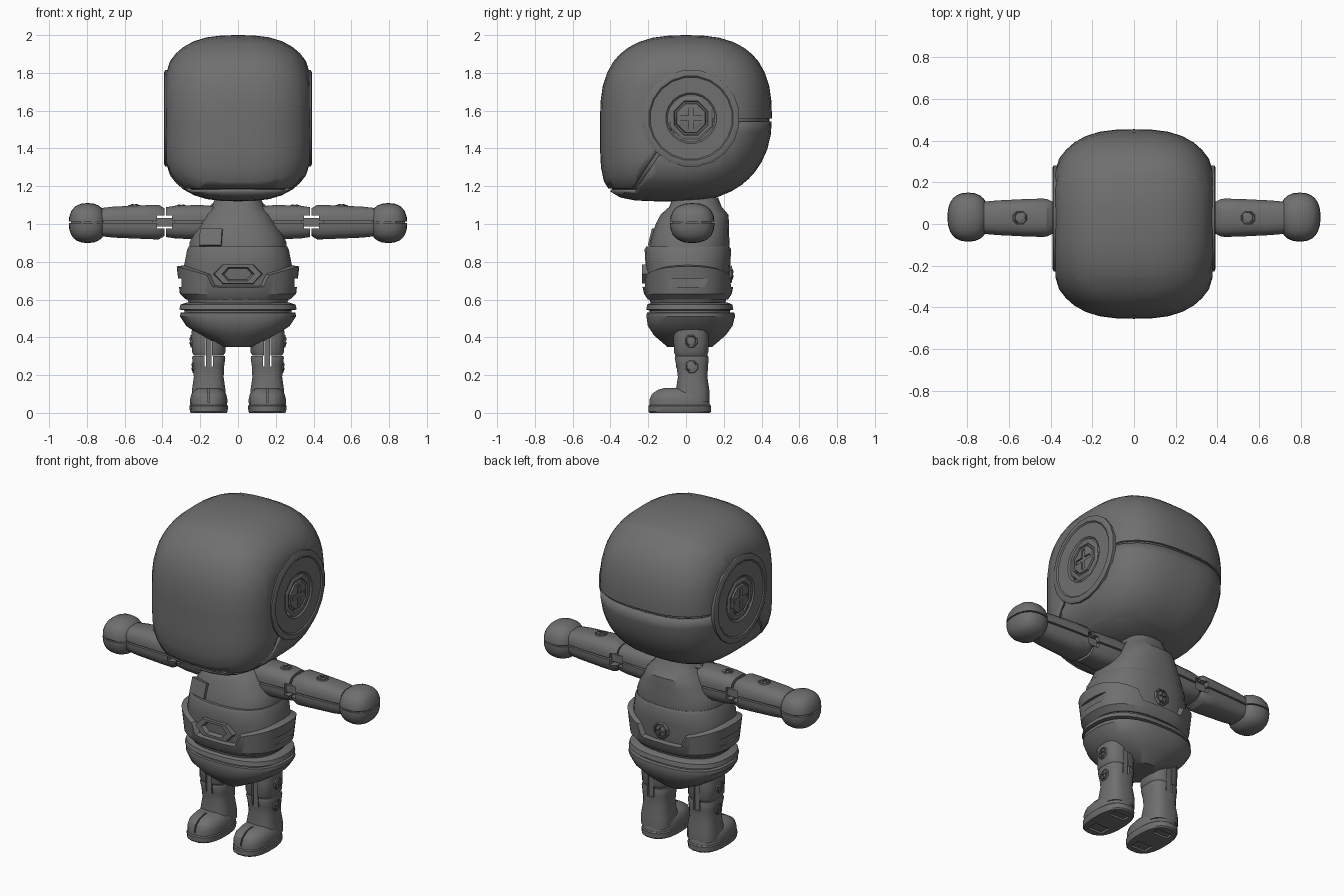
import bpy, bmesh, math
from mathutils import Vector

if "Cube" in bpy.data.objects:
    bpy.data.objects.remove(bpy.data.objects["Cube"])

GREY = bpy.data.materials.new("dark_grey")
GREY.diffuse_color = (0.16, 0.16, 0.16, 1)
GREY.use_nodes = True
GREY.node_tree.nodes["Principled BSDF"].inputs["Base Color"].default_value = GREY.diffuse_color


def make(name, bm, angle=32):
    bmesh.ops.recalc_face_normals(bm, faces=bm.faces[:])
    me = bpy.data.meshes.new(name)
    bm.to_mesh(me)
    bm.free()
    me.materials.append(GREY)
    ob = bpy.data.objects.new(name, me)
    bpy.context.collection.objects.link(ob)
    smooth(ob, angle)
    return ob


def smooth(ob, angle=32):
    bpy.ops.object.select_all(action='DESELECT')
    ob.select_set(True)
    bpy.context.view_layer.objects.active = ob
    bpy.ops.object.shade_smooth_by_angle(angle=math.radians(angle))


def oval(a, p):
    c, s = math.cos(a), math.sin(a)
    return (math.copysign(abs(c) ** (2 / p), c), math.copysign(abs(s) ** (2 / p), s))


def skin(bm, rings, cap=True, closed=False):
    n = len(rings[0])
    pairs = list(zip(rings, rings[1:])) + ([(rings[-1], rings[0])] if closed else [])
    for a, b in pairs:
        for i in range(n):
            j = (i + 1) % n
            bm.faces.new((a[i], a[j], b[j], b[i]))
    if cap and not closed:
        bm.faces.new(rings[0])
        bm.faces.new(rings[-1])


def loft(name, secs, axis='z', cx=0, n=16, p=2.5, angle=32):
    """Stacked ovals. z: (z, centre y, rx, ry) ; x: (x, centre z, ry, rz) at y = .03"""
    bm = bmesh.new()
    rings = []
    for t, c, ru, rv in secs:
        ring = []
        for i in range(n):
            u, v = oval(2 * math.pi * (i + .5) / n, p)
            co = (cx + u * ru, c + v * rv, t) if axis == 'z' else (t, .03 + u * ru, c + v * rv)
            ring.append(bm.verts.new(co))
        rings.append(ring)
    skin(bm, rings)
    return make(name, bm, angle)


def lathe(name, prof, n, cap):
    bm = bmesh.new()
    rings = [[bm.verts.new((r * math.cos(2 * math.pi * (i + .5) / n), r * math.sin(2 * math.pi * (i + .5) / n), z))
              for i in range(n)] for r, z in prof]
    skin(bm, rings, cap)
    return make(name, bm)


def box(name, c, size):
    bm = bmesh.new()
    bmesh.ops.create_cube(bm, size=1)
    for v in bm.verts:
        v.co = Vector([v.co[k] * size[k] + c[k] for k in range(3)])
    return make(name, bm)


def cut(ob, c, size):
    """Subtract a box and bake the result."""
    cutter = box("cutter", c, size)
    m = ob.modifiers.new("cut", 'BOOLEAN')
    m.operation, m.solver, m.object = 'DIFFERENCE', 'EXACT', cutter
    me = bpy.data.meshes.new_from_object(ob.evaluated_get(bpy.context.evaluated_depsgraph_get()))
    ob.modifiers.clear()
    ob.data = me
    bpy.data.objects.remove(cutter)
    smooth(ob)


# Cross-head screw, shared by every joint
screw_base = lathe("back_screw", [(1, -.2), (1, .4), (.9, .6), (.8, .6), (.76, .15), (.7, .15),
                                  (.66, .7), (.4, .95), (.05, 1)], 8, True)
for size in ((1, .2, 1), (.2, 1, 1)):
    cut(screw_base, (0, 0, .9), size)


def place(ob, loc, d, scale=(1, 1, 1)):
    ob.location, ob.scale = loc, scale
    ob.rotation_mode = 'QUATERNION'
    ob.rotation_quaternion = Vector(d).to_track_quat('Z', 'Y')


def screw(name, loc, d, r, h):
    ob = bpy.data.objects.new(name, screw_base.data)
    bpy.context.collection.objects.link(ob)
    place(ob, loc, d, (r, r, h))


# Head: rounded block with flat sides, split by a seam around jaw and back
def head(name, k, seam):
    bm = bmesh.new()
    bmesh.ops.create_cube(bm, size=2)
    bmesh.ops.subdivide_edges(bm, edges=bm.edges[:], cuts=9, use_grid_fill=True)
    p = 2.8
    for v in bm.verts:
        x, y, z = v.co
        q = 2.65 if z > 0 else (2.2 if y > 0 else 5.5)
        r = ((abs(y) ** q + abs(z) ** q) ** (p / q) + abs(x) ** p) ** (1 / p)
        v.co = (max(-.378, min(.378, x / r * .42)) * k, y / r * .455 * k, 1.56 + z / r * .44 * k)
    if seam:
        nrm, p0 = Vector((0, -.832, .555)), Vector((0, -.14, 1.385))
        planes = [((0, 0, 1.543), (0, 0, 1)), ((0, 0, 1.558), (0, 0, 1)), ((0, -.265, 0), (0, 1, 0)),
                  ((0, 0, 1.172), (0, 0, 1)), ((0, 0, 1.188), (0, 0, 1)),
                  (p0 + nrm * .01, nrm), (p0 - nrm * .01, nrm), ((0, .03, 0), (0, 1, 0))]
        for co, no in planes:
            bmesh.ops.bisect_plane(bm, geom=bm.verts[:] + bm.edges[:] + bm.faces[:], plane_co=co, plane_no=no)
        gone = []
        for f in bm.faces:
            c = f.calc_center_median()
            if (c.y > .03 and 1.543 < c.z < 1.558) or (c.y < -.265 and 1.172 < c.z < 1.188) or \
               (abs(nrm.dot(c - p0)) < .01 and 1.172 < c.z < 1.558 and c.y < .03):
                gone.append(f)
        bmesh.ops.delete(bm, geom=gone, context='FACES')
    return make(name, bm)


shell = head("head_shell", 1, True)
sol = shell.modifiers.new("thickness", 'SOLIDIFY')
sol.thickness, sol.offset = .014, -1
head("head_core", .972, False)

# Torso: pelvis with a double rim, belly, chest, neck
loft("pelvis", [(.35, .02, .08, .12), (.41, .02, .2, .19), (.46, .022, .275, .225), (.51, .025, .308, .235),
                (.53, .025, .306, .233), (.532, .02, .285, .215), (.543, .02, .285, .215),
                (.547, .02, .312, .232), (.573, .02, .306, .226), (.585, .02, .27, .2)], n=32)
loft("belly", [(.57, .01, .255, .195), (.62, .01, .28, .21), (.7, .01, .292, .218), (.78, .01, .287, .225),
               (.865, .01, .27, .23), (.88, .01, .262, .222)], n=32)
loft("chest", [(.86, .015, .258, .212), (.9, .02, .258, .212), (.95, .025, .238, .203), (1., .034, .205, .195),
               (1.05, .045, .178, .18), (1.09, .05, .14, .14), (1.14, .05, .12, .12)], n=32)
bpy.ops.mesh.primitive_torus_add(major_segments=24, minor_segments=6, major_radius=.15, minor_radius=.025,
                                 location=(0, 0, 1.045), rotation=(math.radians(30), 0, 0))
collar = bpy.context.object
collar.name = "collar"
collar.data.materials.append(GREY)
smooth(collar)

# Waist band dipping at front and back, with a slot on each side
bm = bmesh.new()
rings = [[] for _ in range(5)]
for i in range(64):
    u, v = oval(2 * math.pi * (i + .5) / 64, 2.5)
    x = abs(u) * .325
    if x < .135:
        top = .665
    elif x < .165:
        top = .665 + (x - .135) / .03 * .065
    else:
        top = .73 + (x - .165) / .16 * .045
    for ring, (rx, ry, z) in zip(rings, ((.25, .19, .6), (.275, .212, .6), (.308, .232, .63),
                                         (.325, .24, top), (.28, .21, top + .008))):
        ring.append(bm.verts.new((u * rx, .01 + v * ry, z)))
skin(bm, rings, closed=True)
band = make("waist_band", bm)
for s in (-1, 1):
    cut(band, (s * .335, .025, .688), (.07, .3, .045))

# Hexagonal buckle frame
bm = bmesh.new()
rings = []
for w, h, y in ((.13, .052, -.2), (.125, .05, -.232), (.085, .036, -.232), (.07, .026, -.2)):
    rings.append([bm.verts.new((a * w, y, .735 + b * h)) for a, b in
                  ((-1, 0), (-.62, 1), (.62, 1), (1, 0), (.62, -1), (-.62, -1))])
skin(bm, rings, cap=False)
make("buckle", bm)

badge = box("chest_badge", (0, 0, 0), (.12, .03, .09))
badge.location = (-.142, -.163, .928)
badge.rotation_euler = (math.radians(-14), 0, math.radians(-14))
place(screw_base, (0, .233, .735), (0, 1, 0), (.05, .05, .018))

for s, side in ((-1, "left"), (1, "right")):
    # Ear disc
    disc = lathe(side + "_ear_disc", [(.258, -.01), (.258, .01), (.245, .016), (.225, .016), (.218, .01),
                                      (.135, .01), (.122, -.002)], 20, False)
    place(disc, (s * .376, .027, 1.56), (s, 0, 0))
    screw(side + "_ear_screw", (s * .374, .027, 1.56), (s, 0, 0), .122, .018)

    # Arm: shoulder piece, elbow tongue, split forearm, ball hand
    ux = [(s * x, 1.01, a, b) for x, a, b in ((.12, .085, .085), (.2, .095, .092), (.33, .088, .088), (.38, .084, .08))]
    upper = loft(side + "_upper_arm", ux, 'x', p=3)
    cut(upper, (s * .375, .03, 1.01), (.05, .3, .07))
    cut(upper, (s * .25, .03, 1.01), (.4, .3, .01))
    box(side + "_elbow", (s * .39, .03, 1.01), (.14, .13, .045))
    fx = [(s * x, 1.01, a, b) for x, a, b in ((.39, .08, .075), (.42, .093, .093), (.5, .092, .09),
                                              (.66, .084, .083), (.72, .078, .076))]
    fore = loft(side + "_forearm", fx, 'x', p=3)
    cut(fore, (s * .4, .03, 1.01), (.06, .3, .07))
    cut(fore, (s * .56, .03, 1.01), (.4, .3, .01))
    loft(side + "_arm_core", [(s * .15, 1.01, .075, .07), (s * .34, 1.01, .074, .07)], 'x', p=3)
    loft(side + "_forearm_core", [(s * .45, 1.01, .078, .07), (s * .72, 1.01, .066, .06)], 'x', p=3)
    bm = bmesh.new()
    bmesh.ops.create_cube(bm, size=2)
    bmesh.ops.subdivide_edges(bm, edges=bm.edges[:], cuts=5, use_grid_fill=True)
    for v in bm.verts:
        r = sum(abs(c) ** 2.4 for c in v.co) ** (1 / 2.4)
        v.co = (s * .796 + v.co.x / r * .1, .033 + v.co.y / r * .118, 1.005 + v.co.z / r * .106)
    hand = make(side + "_hand", bm)
    loft(side + "_hand_core", [(s * .72, 1.01, .08, .04), (s * .76, 1.01, .106, .04), (s * .83, 1.01, .106, .04),
                               (s * .885, 1.01, .05, .03)], 'x', p=2.2)
    cut(hand, (s * .8, .03, 1.01), (.3, .3, .008))
    screw(side + "_upper_arm_screw", (s * .3, .03, 1.092), (0, 0, 1), .036, .012)
    screw(side + "_forearm_screw", (s * .548, .03, 1.094), (0, 0, 1), .036, .012)

    # Leg: split thigh, knee tongue, shin, boot
    cx = s * .155
    thigh = loft(side + "_thigh", [(.305, .027, .08, .085), (.32, .027, .089, .092), (.4, .027, .092, .094),
                                   (.47, .027, .09, .09)], cx=cx, p=3)
    cut(thigh, (cx, 0, .38), (.036, .4, .3))
    box(side + "_knee", (cx, .03, .345), (.03, .165, .21))
    shin = loft(side + "_shin", [(.06, .035, .09, .09), (.12, .035, .09, .09), (.19, .035, .08, .079),
                                 (.25, .033, .083, .085), (.29, .03, .089, .091), (.302, .03, .086, .088)],
                cx=cx, p=3)
    cut(shin, (cx, -.03, .3), (.045, .3, .11))
    screw(side + "_thigh_screw", (cx + s * .09, .027, .38), (s, 0, 0), .036, .012)
    screw(side + "_shin_screw", (cx + s * .08, .03, .245), (s, 0, 0), .036, .012)
    sole = loft(side + "_sole", [(0, -.033, .096, .16), (.008, -.033, .101, .168), (.036, -.033, .103, .168),
                                 (.042, -.033, .098, .163)], cx=cx, n=20)
    cut(sole, (cx, -.12, 0), (.1, .07, .024))
    cut(sole, (cx, .06, 0), (.1, .05, .024))
    boot = loft(side + "_boot", [(.03, -.033, .098, .162), (.07, -.035, .1, .16), (.1, -.037, .093, .145),
                                 (.122, -.035, .075, .115), (.133, -.03, .05, .08)], cx=cx, n=20)
    cut(boot, (cx, -.16, .12), (.008, .16, .13))
